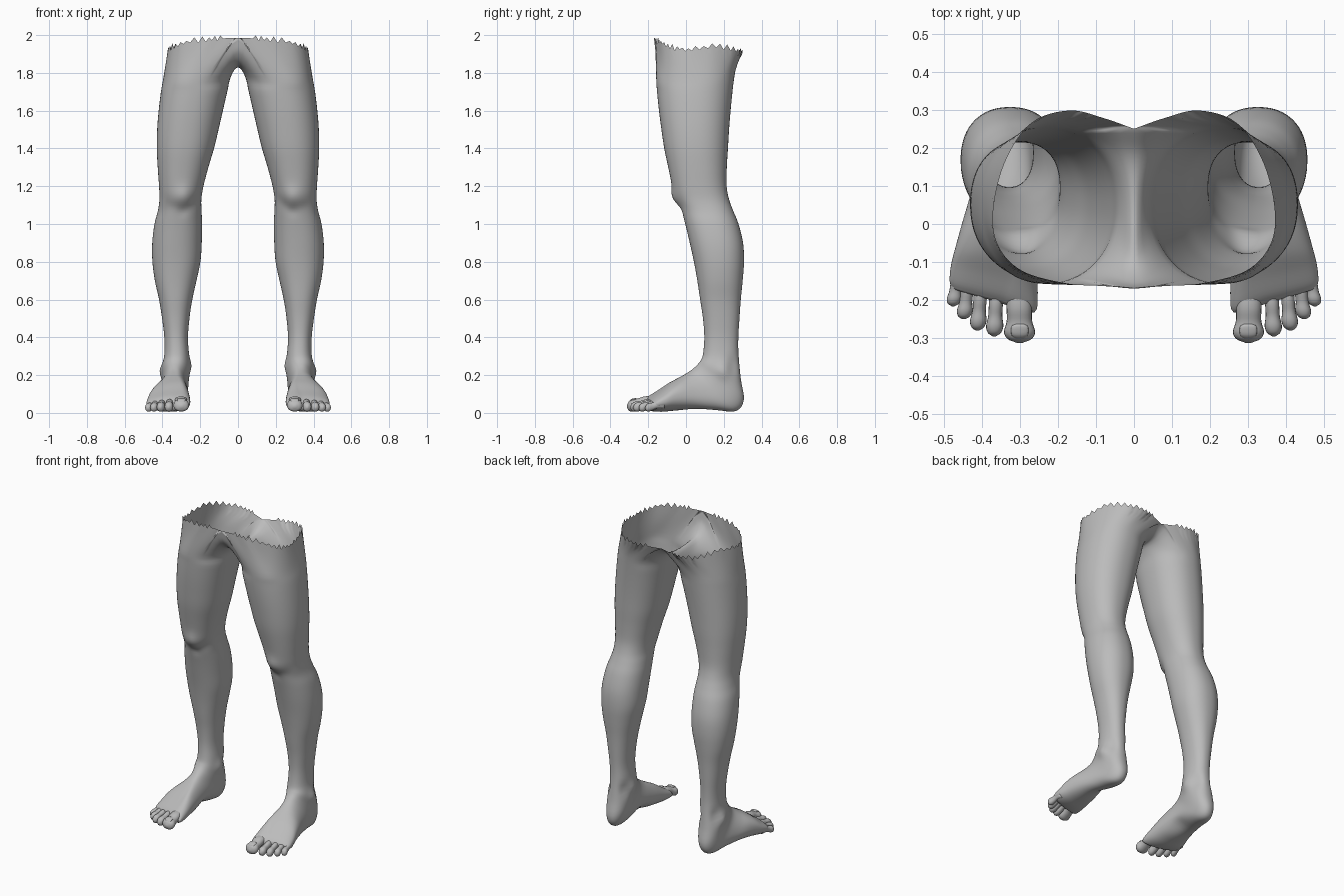
import bpy, bmesh, random
from math import sin, cos, pi, exp, copysign
from mathutils import Vector

random.seed(4)
cube = bpy.data.objects.get("Cube")
if cube:
    bpy.data.objects.remove(cube)

skin = bpy.data.materials.new("grey_skin")
skin.use_nodes = True
skin.diffuse_color = (0.5, 0.5, 0.5, 1)
skin.node_tree.nodes["Principled BSDF"].inputs["Base Color"].default_value = (0.5, 0.5, 0.5, 1)

SIDES = 96


def catmull(a, b, c, d, t):
    return 0.5 * (2 * b + (c - a) * t + (2 * a - 5 * b + 4 * c - d) * t * t
                  + (3 * b - a - 3 * c + d) * t ** 3)


def sample(points, u):
    """Point at fraction u on a smooth curve through the points."""
    p = [Vector(q) for q in points]
    p = [2 * p[0] - p[1]] + p + [2 * p[-1] - p[-2]]
    f = u * (len(points) - 1)
    i = min(int(f), len(points) - 2)
    return catmull(*p[i:i + 4], f - i)


def ring(fy, fz, by, bz, x0, x1, lean=0, shear=0, sides=SIDES, power=0.9):
    """Rounded section between a front and a back point, x0 to x1 wide."""
    front, back = Vector((0, fy, fz)), Vector((0, by, bz))
    mid, half = (front + back) / 2, (front - back) / 2
    cx, rx = (x0 + x1) / 2, (x1 - x0) / 2
    pts = []
    for k in range(sides):
        a = 2 * pi * k / sides
        c = copysign(abs(cos(a)) ** power, cos(a))
        s = copysign(abs(sin(a)) ** power, sin(a))
        p = mid + half * s
        p.x = cx + rx * c - lean * max(s, 0) * (1 - abs(c))
        p.y += shear * rx * c
        pts.append(p)
    return pts


def loft(rings, steps, after=None):
    """Smooth run of rings through the given ones."""
    first = [2 * p - q for p, q in zip(rings[0], rings[1])]
    last = after or [2 * p - q for p, q in zip(rings[-1], rings[-2])]
    r = [first] + rings + [last]
    out = []
    for i in range(len(rings) - 1):
        for s in range(steps):
            out.append([catmull(*q, s / steps) for q in zip(*r[i:i + 4])])
    return out + [rings[-1]]


def skin_rings(bm, rings, caps):
    rows = [[bm.verts.new(p) for p in r] for r in rings]
    n = len(rows[0])
    for a, b in zip(rows, rows[1:]):
        for k in range(n):
            bm.faces.new((a[k], a[(k + 1) % n], b[(k + 1) % n], b[k]))
    for end in caps:
        bm.faces.new(rows[end])


def finish(bm, name):
    bmesh.ops.recalc_face_normals(bm, faces=bm.faces)
    mesh = bpy.data.meshes.new(name)
    bm.to_mesh(mesh)
    bm.free()
    mesh.materials.append(skin)
    obj = bpy.data.objects.new(name, mesh)
    bpy.context.collection.objects.link(obj)
    mirror = obj.modifiers.new("other_side", "MIRROR")
    mirror.merge_threshold = 0.0005
    for f in mesh.polygons:
        f.use_smooth = True
    return obj


# Foot sections, from the ball back to the heel and up to the ankle
foot = [
    (-.205, .068, -.195, .022, .262, .478, .02, .3),
    (-.185, .09, -.18, .01, .254, .484, .03, .3),
    (-.14, .122, -.13, .006, .253, .48, .045, .25),
    (-.09, .158, -.06, .012, .258, .468, .05, .15),
    (-.045, .183, .04, .018, .264, .45, .04, .05),
    (-.005, .205, .16, .014, .268, .425, .02),
    (.03, .228, .265, .01, .268, .408, .01),
    (.055, .25, .306, .07, .262, .402),
    (.076, .275, .29, .18, .258, .402),
]
# Leg heights with front, back, inner and outer edges
leg = [
    (.31, .09, .278, .26, .39), (.4, .097, .277, .265, .39),
    (.5, .09, .283, .257, .402), (.6, .075, .29, .242, .418),
    (.7, .06, .3, .22, .44), (.8, .042, .307, .199, .453),
    (.9, .02, .302, .192, .454), (1.0, -.004, .278, .19, .442),
    (1.07, -.025, .25, .193, .424), (1.13, -.055, .228, .194, .416),
    (1.2, -.072, .215, .183, .418), (1.3, -.094, .216, .157, .425),
    (1.4, -.115, .222, .127, .43), (1.5, -.13, .228, .103, .428),
    (1.6, -.143, .236, .08, .42), (1.7, -.153, .246, .057, .408),
    (1.78, -.158, .256, .038, .394),
]
rings = [ring(*f) for f in foot]
rings += [ring(f, z, b, z, x0, x1) for z, f, b, x0, x1 in leg]

# Top edge: torn rim around the hip, and the seam between the legs
rim = [(0, .25, 1.9), (.08, .278, 1.905), (.17, .298, 1.91), (.27, .265, 1.92),
       (.34, .16, 1.945), (.37, .03, 1.925), (.355, -.06, 1.935),
       (.29, -.125, 1.96), (.17, -.157, 1.98), (.08, -.162, 1.983), (0, -.17, 1.985)]
seam = [(0, -.17, 1.985), (0, -.155, 1.91), (0, -.1, 1.85), (0, 0, 1.832),
        (0, .1, 1.832), (0, .18, 1.85), (0, .25, 1.9)]
start, end = 30, 66
top, beyond = [], []
for k in range(SIDES):
    below = rings[-1][k]
    if start <= k <= end:
        p = sample(seam, (k - start) / (end - start))
        p.x = 0
        beyond.append(Vector((-below.x, below.y, below.z)))
    else:
        p = sample(rim, ((k - end) % SIDES) / (SIDES - end + start))
        beyond.append(2 * p - below)
    top.append(p)
rings.append(top)
surface = loft(rings, 4, beyond)

# Torn teeth, away from the smooth middle
for k in range(SIDES):
    p = surface[-1][k]
    if p.x > 0.09:
        p.z += random.uniform(.004, .018) * (1 if k % 2 else -1)

# Kneecap, ankle bones and hollows: centre, radius, push
bumps = [
    ((.29, -.06, 1.15), .05, (0, -.014, 0)),
    ((.25, .0, 1.12), .04, (.008, .008, 0)),
    ((.345, .0, 1.12), .04, (-.008, .008, 0)),
    ((.29, -.02, 1.07), .03, (0, .006, 0)),
    ((.255, .18, .25), .04, (-.012, 0, 0)),
    ((.405, .2, .225), .04, (.014, 0, 0)),
    ((.27, .25, .25), .04, (.012, 0, 0)),
    ((.39, .25, .25), .04, (-.012, 0, 0)),
    ((.27, .06, .01), .07, (.01, 0, .025)),
]
for centre, radius, push in bumps:
    for r in surface:
        for p in r:
            d = (p - Vector(centre)).length / radius
            if d < 3:
                p += Vector(push) * exp(-d * d)

bm = bmesh.new()
skin_rings(bm, surface, [0])
finish(bm, "legs")

# Toes: base x, tip x, base y, tip y, half width, height
toes = [(.302, .3, -.17, -.312, .038, .064), (.36, .367, -.16, -.295, .021, .052),
        (.4, .411, -.15, -.28, .02, .049), (.433, .447, -.135, -.25, .019, .046),
        (.46, .475, -.115, -.216, .018, .044)]
# Along the toe: fraction, width, lift of the underside, thickness
shape = [(0, .9, .4, .9), (.35, .88, .42, .85), (.6, .88, .2, .9),
         (.8, 1.08, .03, 1), (.93, .82, .08, .78), (1, .2, .35, .2)]
bm = bmesh.new()
for bx, tx, by, ty, w, h in toes:
    sections = []
    for t, wide, lift, thick in shape:
        x, y = bx + (tx - bx) * t, by + (ty - by) * t
        z = .006 + lift * h
        sections.append(ring(y, z + thick * h, y, z, x - w * wide, x + w * wide, sides=20))
    skin_rings(bm, loft(sections, 4), [0, -1])
finish(bm, "toes")

# Big toe nail plates
bm = bmesh.new()
nail = [ring(y, z, y, z - .012, .3 - w, .3 + w, sides=16)
        for y, z, w in ((-.262, .076, .012), (-.27, .078, .022), (-.29, .073, .022), (-.3, .064, .014))]
skin_rings(bm, loft(nail, 3), [0, -1])
finish(bm, "toe_nails")
